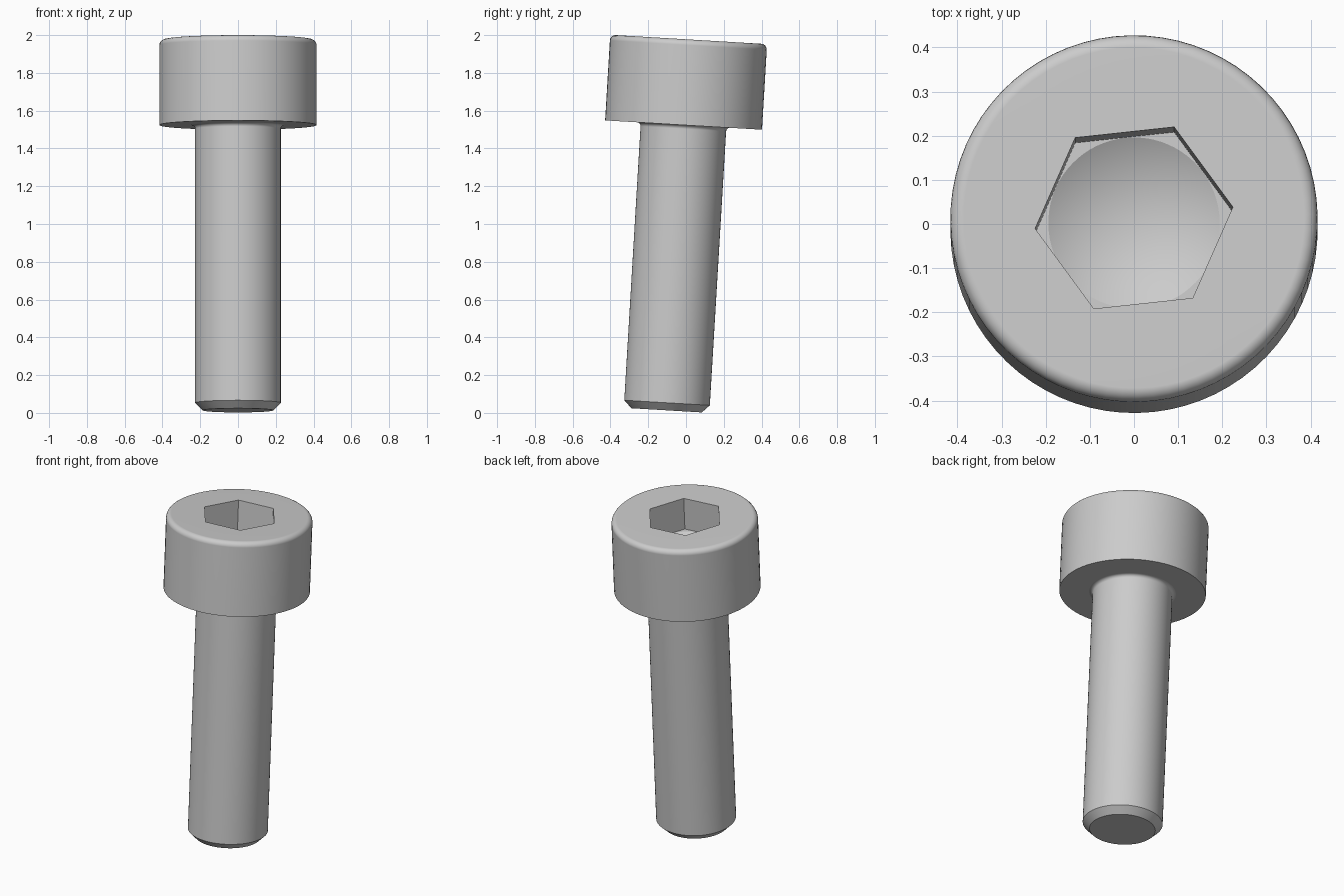
import bpy, bmesh, math
from mathutils import Matrix, Vector

if "Cube" in bpy.data.objects:
    bpy.data.objects.remove(bpy.data.objects["Cube"], do_unlink=True)

SEGMENTS = 72
UNIT = 0.1513                       # size of one millimetre
HEAD_R, HEAD_H = 2.75 * UNIT, 3 * UNIT
SHANK_R, SHANK_L = 1.5 * UNIT, 10 * UNIT
SOCKET_R, SOCKET_DEPTH = 1.29 * UNIT, 1.3 * UNIT
RIM, NECK, CHAMFER = 0.03, 0.02, 0.04
HEX_TURN = math.radians(6.2)
# The bolt leans slightly backwards; its origin is the centre of the head top
LEAN = Matrix.Translation((0, 0.014, 1.977)) @ Matrix.Rotation(math.radians(-3.4), 4, 'X')

steel = bpy.data.materials.new("steel_grey")
steel.use_nodes = True
colour = (0.6, 0.6, 0.6, 1)
steel.diffuse_color = colour
steel.node_tree.nodes["Principled BSDF"].inputs["Base Color"].default_value = colour


def hexagon(angle):
    """Distance from the axis to a hexagon of unit inner radius."""
    side = math.pi / 3
    return 1 / math.cos(angle % side - side / 2)


def loft(name, rings):
    """Join (radius, height, is_hex) rings; a zero radius closes to a point."""
    bm = bmesh.new()
    loops = []
    for radius, z, is_hex in rings:
        if radius == 0:
            loops.append([bm.verts.new((0, 0, z))] * SEGMENTS)
            continue
        loop = []
        for i in range(SEGMENTS):
            a = math.tau * i / SEGMENTS
            r = radius * (hexagon(a + 1e-9) if is_hex else 1)
            loop.append(bm.verts.new((r * math.cos(a + HEX_TURN), r * math.sin(a + HEX_TURN), z)))
        loops.append(loop)
    for low, high in zip(loops, loops[1:]):
        for i in range(SEGMENTS):
            j = (i + 1) % SEGMENTS
            corners = dict.fromkeys((low[i], low[j], high[j], high[i]))
            bm.faces.new(list(corners))
    bm.transform(LEAN)
    mesh = bpy.data.meshes.new(name)
    bm.to_mesh(mesh)
    bm.free()
    mesh.materials.append(steel)
    obj = bpy.data.objects.new(name, mesh)
    bpy.context.collection.objects.link(obj)
    bpy.ops.object.select_all(action='DESELECT')
    obj.select_set(True)
    bpy.context.view_layer.objects.active = obj
    bpy.ops.object.shade_smooth_by_angle(angle=math.radians(25))
    weighted = obj.modifiers.new("weighted_normals", 'WEIGHTED_NORMAL')
    weighted.keep_sharp = True
    return obj


def arc(r, z, size, start, end, steps=5):
    """Rounded corner about (r, z) between two angles in degrees."""
    points = []
    for i in range(steps + 1):
        a = math.radians(start + (end - start) * i / steps)
        points.append((r + size * math.cos(a), z + size * math.sin(a), False))
    return points


# Head: underside, side, rounded rim, hexagonal socket and drilled cone
loft("head", [
    (SHANK_R + NECK, -HEAD_H, False),
    (HEAD_R, -HEAD_H, False),
    *arc(HEAD_R - RIM, -RIM, RIM, 0, 90),
    (SOCKET_R, 0, True),
    (SOCKET_R, -SOCKET_DEPTH, True),
    (SOCKET_R * 0.995, -SOCKET_DEPTH, False),
    (0, -SOCKET_DEPTH - SOCKET_R * math.tan(math.radians(30)), False),
])

# Shank: flat tip, chamfer, plain cylinder and rounded neck under the head
tip = -HEAD_H - SHANK_L
loft("shank", [
    (0, tip, False),
    (SHANK_R - CHAMFER, tip, False),
    (SHANK_R, tip + CHAMFER, False),
    *arc(SHANK_R + NECK, -HEAD_H - NECK, NECK, 180, 90),
])
